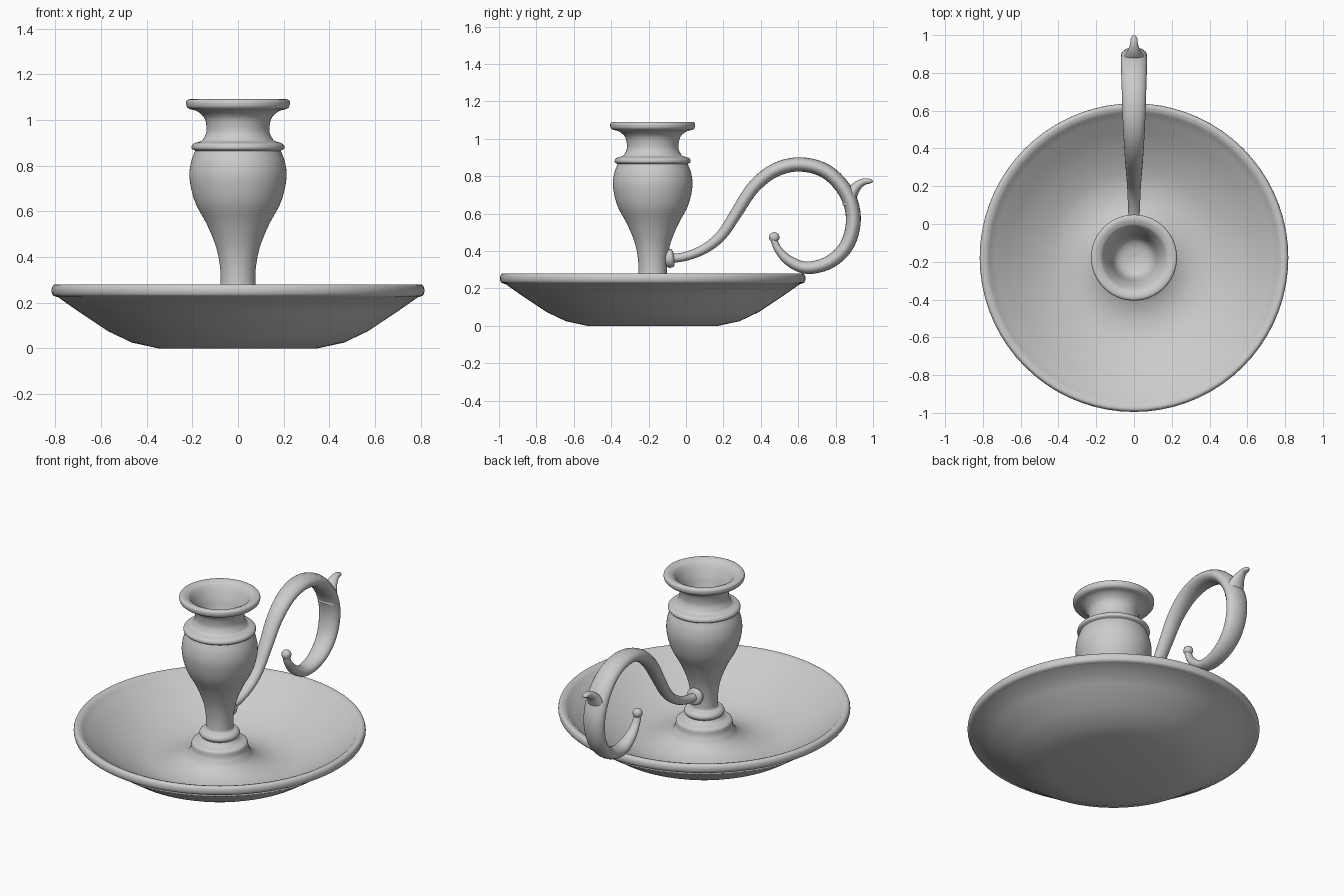
import bpy, bmesh, math
from mathutils import Vector

CY = -0.178  # y of the dish and stem axis


def smooth_points(pts, n):
    """Catmull-Rom interpolation through points of any dimension."""
    p = [Vector(q) for q in pts]
    p = [2 * p[0] - p[1]] + p + [2 * p[-1] - p[-2]]
    out = []
    for i in range(1, len(p) - 2):
        a, b, c, d = p[i - 1:i + 3]
        for k in range(n):
            t = k / n
            out.append(0.5 * (2 * b + (c - a) * t + (2 * a - 5 * b + 4 * c - d) * t ** 2
                              + (3 * b - a - 3 * c + d) * t ** 3))
    return out + [p[-2]]


def skin(name, rings, closed=False, angle=40):
    """Join rings of points into a capped surface."""
    bm = bmesh.new()
    loops = [[bm.verts.new(v) for v in r] for r in rings]
    for a, b in zip(loops, loops[1:]):
        n = len(a)
        for i in range(n):
            bm.faces.new((a[i], a[(i + 1) % n], b[(i + 1) % n], b[i]))
    bm.faces.new(loops[0])
    bm.faces.new(loops[-1])
    bmesh.ops.recalc_face_normals(bm, faces=bm.faces)
    me = bpy.data.meshes.new(name)
    bm.to_mesh(me)
    bm.free()
    ob = bpy.data.objects.new(name, me)
    bpy.context.collection.objects.link(ob)
    bpy.ops.object.select_all(action='DESELECT')
    ob.select_set(True)
    bpy.context.view_layer.objects.active = ob
    bpy.ops.object.shade_smooth_by_angle(angle=math.radians(angle))
    return ob


def lathe(name, profile, seg=72):
    """Revolve (radius, z) points about the candlestick axis."""
    angs = [2 * math.pi * i / seg for i in range(seg)]
    return skin(name, [[(r * math.cos(a), CY + r * math.sin(a), z) for a in angs]
                       for r, z in profile])


def tube(name, pts, n=5, seg=20):
    """Sweep an ellipse along (y, z, half width in x, half thickness)."""
    p = smooth_points(pts, n)
    rings = []
    for i, q in enumerate(p):
        t = p[min(i + 1, len(p) - 1)] - p[max(i - 1, 0)]
        l = math.hypot(t[0], t[1])
        ny, nz = -t[1] / l, t[0] / l
        ring = []
        for k in range(seg):
            a = 2 * math.pi * k / seg
            s = q[3] * math.sin(a)
            ring.append((q[2] * math.cos(a), q[0] + ny * s, q[1] + nz * s))
        rings.append(ring)
    return skin(name, rings, angle=50)


# Drip dish: underside, rolled rim, hollow inside rising to a stepped mound
dish = [(0.002, 0), (0.35, 0), (0.465, 0.025), (0.57, 0.075), (0.69, 0.155), (0.79, 0.225)]
dish += smooth_points([(0.795, 0.225), (0.811, 0.233), (0.817, 0.253), (0.812, 0.273),
                       (0.798, 0.28), (0.775, 0.273)], 3)
dish += smooth_points([(0.765, 0.262), (0.6, 0.147), (0.45, 0.075), (0.34, 0.056),
                       (0.25, 0.072), (0.19, 0.107), (0.162, 0.15)], 5)
dish += smooth_points([(0.16, 0.165), (0.157, 0.185), (0.145, 0.195), (0.115, 0.205),
                       (0.098, 0.225)], 3)
dish += [(0.002, 0.226)]
lathe("drip_dish", dish)

# Candle holder: foot ring, baluster vase, bead, neck, flared lip, cup
stem = [(0.002, 0.215), (0.095, 0.215)]
stem += smooth_points([(0.1, 0.222), (0.112, 0.235), (0.112, 0.25), (0.1, 0.264), (0.08, 0.27)], 3)
stem += smooth_points([(0.076, 0.275), (0.078, 0.35), (0.095, 0.44), (0.135, 0.54),
                       (0.188, 0.64), (0.212, 0.74), (0.207, 0.81), (0.188, 0.865)], 5)
stem += smooth_points([(0.19, 0.867), (0.202, 0.874), (0.202, 0.888), (0.192, 0.898),
                       (0.165, 0.906)], 3)
stem += smooth_points([(0.155, 0.912), (0.14, 0.94), (0.138, 0.97), (0.148, 1.01),
                       (0.178, 1.038), (0.212, 1.048)], 4)
stem += smooth_points([(0.215, 1.049), (0.225, 1.06), (0.227, 1.08), (0.218, 1.09),
                       (0.198, 1.09), (0.175, 1.08)], 3)
stem += smooth_points([(0.17, 1.075), (0.154, 1.05), (0.132, 1.0), (0.118, 0.95),
                       (0.098, 0.905), (0.06, 0.88), (0.002, 0.87)], 4)
lathe("candle_holder", stem)

# Scrolled handle, broad at the far curve and tapering to both ends
tube("handle", [
    (-0.08, 0.36, 0.027, 0.024), (0.0, 0.372, 0.028, 0.024), (0.1, 0.412, 0.032, 0.026),
    (0.19, 0.485, 0.036, 0.029), (0.27, 0.605, 0.042, 0.032), (0.36, 0.74, 0.049, 0.035),
    (0.475, 0.832, 0.056, 0.037), (0.61, 0.863, 0.062, 0.038), (0.75, 0.825, 0.066, 0.039),
    (0.855, 0.715, 0.07, 0.04), (0.895, 0.58, 0.068, 0.04), (0.865, 0.44, 0.062, 0.038),
    (0.775, 0.345, 0.055, 0.036), (0.65, 0.31, 0.046, 0.033), (0.555, 0.345, 0.036, 0.028),
    (0.495, 0.405, 0.026, 0.021), (0.468, 0.462, 0.022, 0.017)])

# Thumb spur on the outer curve
tube("thumb_spur", [
    (0.865, 0.64, 0.058, 0.03), (0.882, 0.7, 0.054, 0.034), (0.912, 0.745, 0.036, 0.026),
    (0.95, 0.77, 0.022, 0.018), (0.982, 0.773, 0.017, 0.013), (0.996, 0.771, 0.008, 0.006),
    (1.0, 0.77, 0.001, 0.001)])

# Small ball finishing the scroll
bpy.ops.mesh.primitive_uv_sphere_add(segments=20, ring_count=12, radius=0.028,
                                     location=(0, 0.472, 0.473))
bpy.context.object.name = "scroll_tip"
bpy.ops.object.shade_smooth()

# Socket joining the handle to the stem
tube("handle_socket", [
    (-0.14, 0.355, 0.022, 0.022), (-0.115, 0.357, 0.038, 0.038), (-0.092, 0.36, 0.05, 0.05),
    (-0.072, 0.362, 0.046, 0.046), (-0.064, 0.363, 0.03, 0.03)], n=3)
